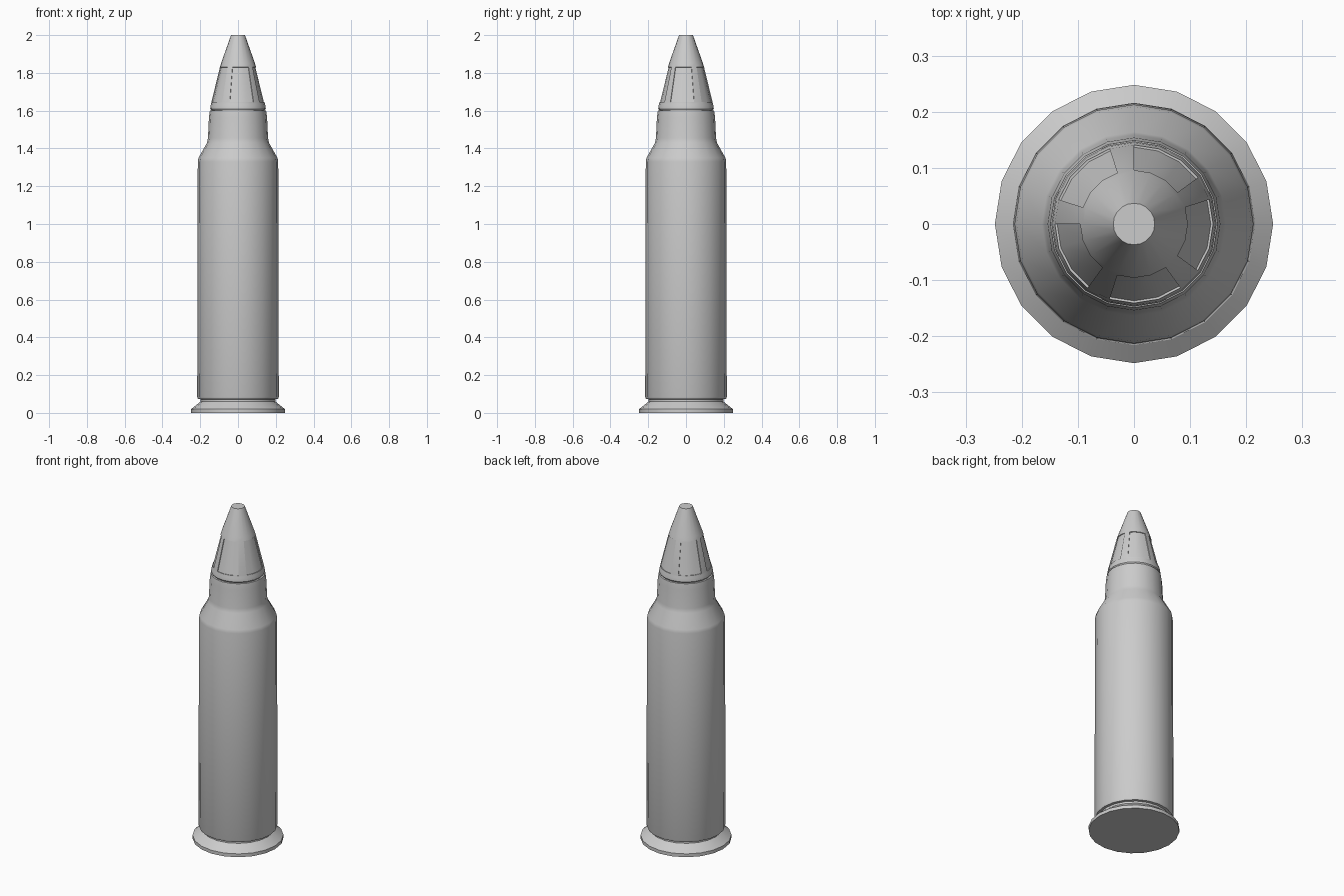
import bpy, bmesh
from math import sin, cos, pi, atan2, degrees, radians

if "Cube" in bpy.data.objects:
    bpy.data.objects.remove(bpy.data.objects["Cube"])

SIDES = 20


def lathe(profile):
    """Closed 20-sided lathe of (radius, z) points, bottom to top."""
    bm = bmesh.new()
    rings = [[bm.verts.new((r * cos(2 * pi * i / SIDES), r * sin(2 * pi * i / SIDES), z))
              for i in range(SIDES)] for r, z in profile]
    for a, b in zip(rings, rings[1:]):
        for i in range(SIDES):
            j = (i + 1) % SIDES
            bm.faces.new((a[i], a[j], b[j], b[i]))
    bm.faces.new(rings[0][::-1])
    bm.faces.new(rings[-1])
    bm.normal_update()
    return bm


def finish(bm, name):
    me = bpy.data.meshes.new(name)
    bm.to_mesh(me)
    bm.free()
    ob = bpy.data.objects.new(name, me)
    bpy.context.collection.objects.link(ob)
    bpy.ops.object.select_all(action='DESELECT')
    ob.select_set(True)
    bpy.context.view_layer.objects.active = ob
    bpy.ops.object.shade_smooth_by_angle(angle=radians(30))
    return ob


# Case: rim, extractor groove, body, shoulder and neck
case = [(0.248, 0), (0.248, 0.02), (0.198, 0.06), (0.198, 0.072), (0.212, 0.074),
        (0.216, 0.085), (0.213, 1.33), (0.209, 1.35), (0.164, 1.43), (0.159, 1.455),
        (0.154, 1.565), (0.149, 1.60), (0.138, 1.602)]
finish(lathe(case), "case")

# Tapered tip with seating lip
tip = [(0.13, 1.55), (0.14, 1.60), (0.147, 1.61), (0.145, 1.628), (0.142, 1.637),
       (0.141, 1.645), (0.096, 1.83), (0.09, 1.85), (0.037, 2.0)]
bm = lathe(tip)

# Five shallow recessed panels, each three facets wide
for k in range(5):
    start = 36 + 72 * k
    panel = []
    for f in bm.faces:
        c = f.calc_center_median()
        rel = (degrees(atan2(c.y, c.x)) - start) % 360
        if rel < 54 and abs(c.z - 1.7375) < 0.005 and f.calc_area() > 0.003:
            panel.append(f)
    bmesh.ops.inset_region(bm, faces=panel, thickness=0.0006, depth=-0.004,
                           use_even_offset=True)
finish(bm, "tip")
